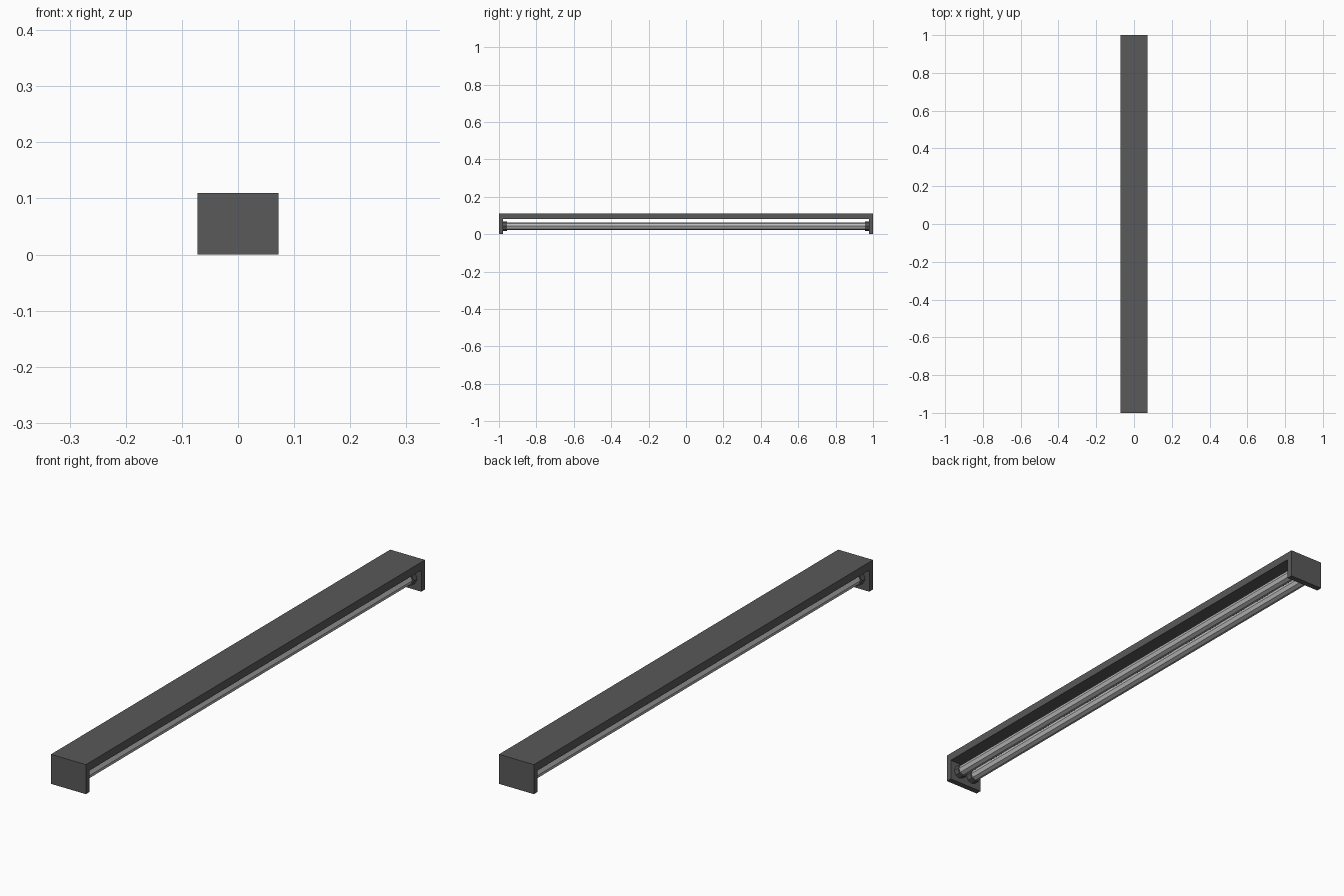
import bpy, math

if "Cube" in bpy.data.objects:
    bpy.data.objects.remove(bpy.data.objects["Cube"])

W, H, T = 0.144, 0.11, 0.022   # width, height, end plate thickness


def material(name, v):
    m = bpy.data.materials.new(name)
    m.diffuse_color = (v, v, v, 1)
    m.use_nodes = True
    m.node_tree.nodes["Principled BSDF"].inputs["Base Color"].default_value = m.diffuse_color
    return m


DARK = material("dark_metal", 0.1)
GLASS = material("tube_glass", 0.5)


def finish(name, mat):
    ob = bpy.context.object
    ob.name = name
    ob.data.materials.append(mat)
    return ob


def box(name, size, loc):
    bpy.ops.mesh.primitive_cube_add(size=1, location=loc)
    finish(name, DARK).scale = size
    bpy.ops.object.transform_apply(location=False, rotation=False, scale=True)


def rod(name, radius, y0, y1, x, z, mat, sides=8):
    bpy.ops.mesh.primitive_cylinder_add(
        vertices=sides, radius=radius, depth=y1 - y0,
        location=(x, (y0 + y1) / 2, z), rotation=(math.pi / 2, 0, 0))
    finish(name, mat)


# Lamp housing
box("housing", (W, 2 - 2 * T, 0.03), (0, 0, H - 0.015))

# End plates
for s, side in ((-1, "front"), (1, "back")):
    box(side + "_end_plate", (W, T, H), (0, s * (1 - T / 2), H / 2))

# Two fluorescent tubes with a socket at each end
for x, side in ((-0.03, "left"), (0.03, "right")):
    rod(side + "_tube", 0.02, -0.96, 0.96, x, 0.043, GLASS)
    rod(side + "_front_socket", 0.025, -0.979, -0.956, x, 0.043, DARK)
    rod(side + "_back_socket", 0.025, 0.956, 0.979, x, 0.043, DARK)
